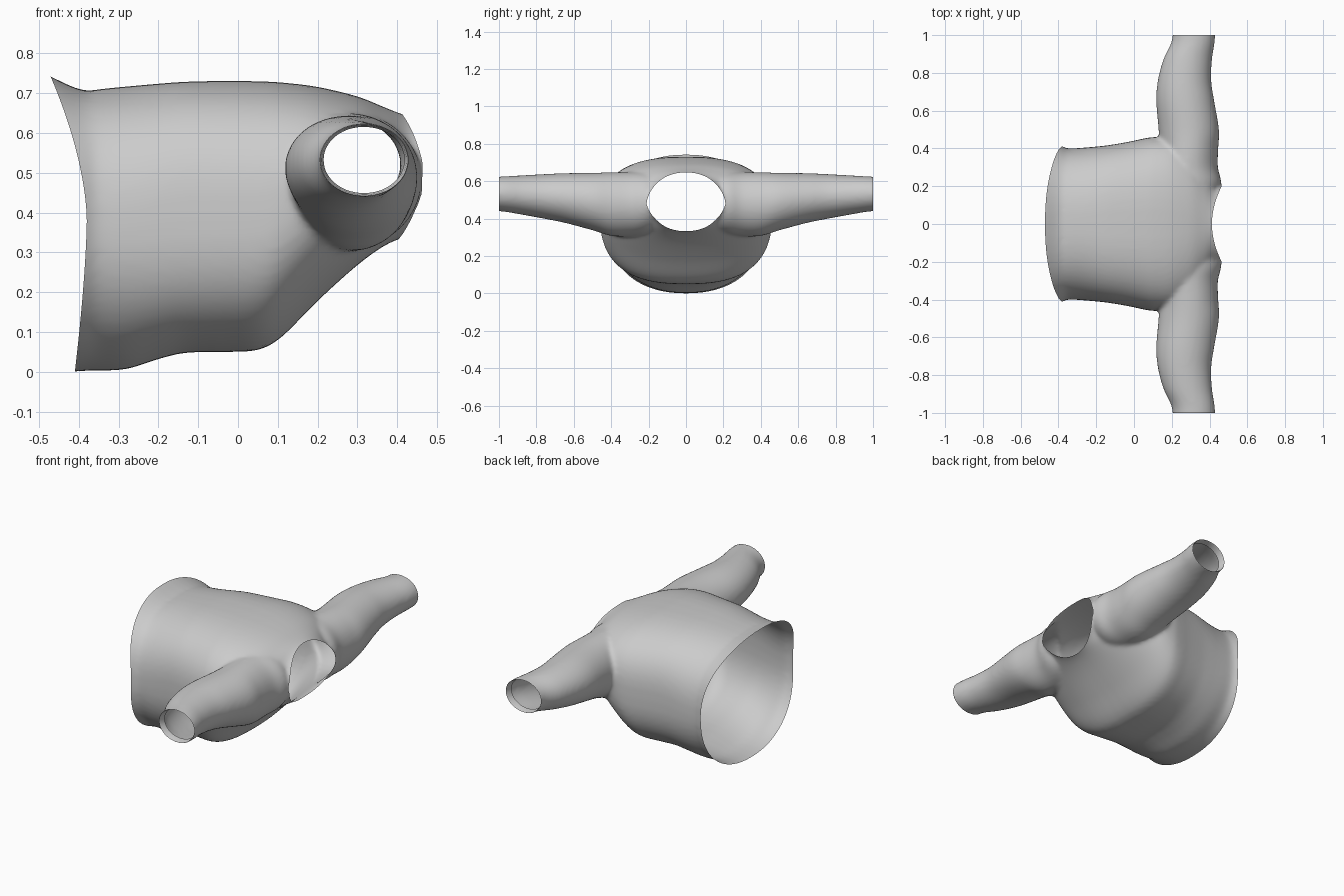
import bpy, bmesh
from math import cos, sin, pi, copysign

if "Cube" in bpy.data.objects:
    bpy.data.objects.remove(bpy.data.objects["Cube"])

SIDES = 64


def smooth_rows(rows, steps=6):
    """Catmull-Rom interpolation through rows of numbers."""
    out = []
    for i in range(len(rows) - 1):
        a, b, c, d = rows[max(i - 1, 0)], rows[i], rows[i + 1], rows[min(i + 2, len(rows) - 1)]
        for s in range(steps):
            t = s / steps
            out.append([0.5 * (2 * q + (r - p) * t + (2 * p - 5 * q + 4 * r - u) * t * t
                               + (3 * q - p - 3 * r + u) * t ** 3)
                        for p, q, r, u in zip(a, b, c, d)])
    return out + [list(rows[-1])]


def spow(v, n):
    return copysign(abs(v) ** (2 / n), v)


def loft(bm, rings):
    """Closed tube through rings of points."""
    loops = [[bm.verts.new(p) for p in ring] for ring in rings]
    for a, b in zip(loops, loops[1:]):
        for i in range(SIDES):
            j = (i + 1) % SIDES
            bm.faces.new((a[i], a[j], b[j], b[i]))
    bm.faces.new(loops[0][::-1])
    bm.faces.new(loops[-1])


def warped_cut(bm, offset, sign):
    """Trim along the curved surface x = offset(y, z), leaving an open edge."""
    for v in bm.verts:
        v.co.x -= offset(v.co.y, v.co.z)
    bmesh.ops.bisect_plane(bm, geom=bm.verts[:] + bm.edges[:] + bm.faces[:],
                           plane_co=(0, 0, 0), plane_no=(sign, 0, 0), clear_outer=True)
    for v in bm.verts:
        v.co.x += offset(v.co.y, v.co.z)


angles = [2 * pi * i / SIDES for i in range(SIDES)]
bm = bmesh.new()

# Torso: x, top z, bottom z, half width, top roundness, bottom roundness
torso = [(-.52, .765, -.005, .455, 2.3, 2.2), (-.47, .742, -.002, .445, 2.3, 2.2),
         (-.42, .718, .000, .432, 2.4, 2.2), (-.38, .706, .003, .412, 2.5, 2.2),
         (-.35, .710, .003, .400, 2.5, 2.2), (-.28, .717, .007, .403, 2.5, 2.3),
         (-.20, .724, .032, .410, 2.6, 2.5), (-.13, .729, .048, .418, 2.7, 2.6),
         (-.03, .731, .050, .435, 2.7, 2.6), (.05, .730, .055, .452, 2.7, 2.6),
         (.11, .727, .088, .460, 2.7, 2.5), (.20, .716, .178, .450, 2.6, 2.4),
         (.30, .692, .268, .400, 2.4, 2.3), (.37, .664, .318, .310, 2.2, 2.2),
         (.42, .645, .338, .225, 2.0, 2.0), (.46, .640, .342, .200, 2.0, 2.0),
         (.52, .640, .342, .195, 2.0, 2.0)]
rings = []
for x, top, bot, w, nt, nb in smooth_rows(torso):
    mid, half = (top + bot) / 2, (top - bot) / 2
    ring = []
    for a in angles:
        n = nt if sin(a) > 0 else nb
        ring.append((x, w * spow(cos(a), n), mid + half * spow(sin(a), n)))
    rings.append(ring)
loft(bm, rings)

# Sleeves: y, min x, max x, min z, max z
sleeve = [(.05, .12, .38, .36, .62), (.15, .11, .438, .33, .645), (.22, .11, .462, .315, .65),
          (.30, .12, .444, .305, .65), (.40, .135, .446, .308, .648), (.50, .130, .450, .338, .645),
          (.65, .118, .425, .378, .643), (.76, .126, .409, .40, .638), (.87, .155, .413, .42, .632),
          (.97, .200, .428, .437, .626), (1.06, .205, .431, .445, .622)]
for side in (1, -1):
    loft(bm, [[((x0 + x1) / 2 + (x1 - x0) / 2 * cos(a), side * y, (z0 + z1) / 2 + (z1 - z0) / 2 * sin(a))
               for a in angles] for y, x0, x1, z0, z1 in smooth_rows(sleeve)])
bmesh.ops.recalc_face_normals(bm, faces=bm.faces[:])

mesh = bpy.data.meshes.new("shirt")
bm.to_mesh(mesh)
bm.free()
shirt = bpy.data.objects.new("shirt", mesh)
bpy.context.collection.objects.link(shirt)

# Fuse the parts into one soft skin
remesh = shirt.modifiers.new("fuse", 'REMESH')
remesh.mode = 'VOXEL'
remesh.voxel_size = .011
soften = shirt.modifiers.new("soften", 'SMOOTH')
soften.factor = .5
soften.iterations = 10
fused = bpy.data.meshes.new_from_object(shirt.evaluated_get(bpy.context.evaluated_depsgraph_get()))
shirt.modifiers.clear()

bm = bmesh.new()
bm.from_mesh(fused)

# Neck opening, dipping at the middle and rising at the shoulders
warped_cut(bm, lambda y, z: .408 + .03 * (z - .49) + .055 * min(abs(y) / .2, 1) ** 2, 1)

# Open hem, longer at the top
warped_cut(bm, lambda y, z: -.38 - .09 * max(0, (z - .38) / .36) ** 1.7
           - .03 * max(0, (.38 - z) / .38) ** 1.5, -1)

# Open cuffs with a turned-in band
for side in (1, -1):
    bmesh.ops.bisect_plane(bm, geom=bm.verts[:] + bm.edges[:] + bm.faces[:],
                           plane_co=(0, side * .998, 0), plane_no=(0, side, 0), clear_outer=True)
    rim = [e for e in bm.edges if e.is_boundary and e.verts[0].co.y * side > .95]
    for grow, dy in ((.985, .002), (.965, -.008), (.955, -.03)):
        new = bmesh.ops.extrude_edge_only(bm, edges=rim)["geom"]
        rim = [g for g in new if isinstance(g, bmesh.types.BMEdge) and g.is_boundary]
        for v in {v for e in rim for v in e.verts}:
            v.co.x = .315 + (v.co.x - .315) * grow
            v.co.z = .533 + (v.co.z - .533) * grow
            v.co.y += side * dy
bm.to_mesh(fused)
bm.free()
shirt.data = fused
fused.name = "shirt"

bpy.context.view_layer.objects.active = shirt
shirt.select_set(True)
bpy.ops.object.shade_smooth_by_angle(angle=1.0)
